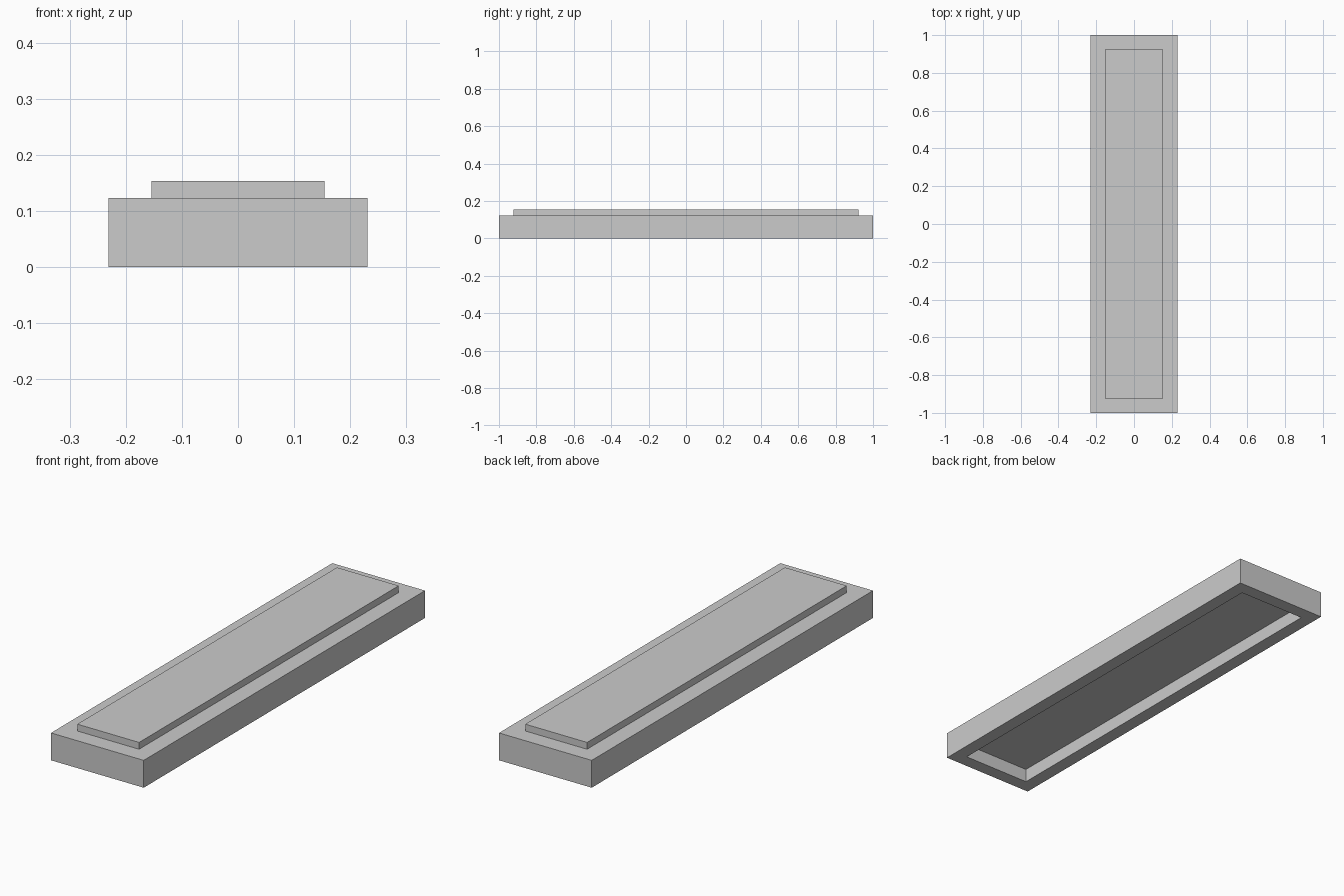
import bpy, bmesh
from mathutils import Vector

if "Cube" in bpy.data.objects:
    bpy.data.objects.remove(bpy.data.objects["Cube"])

U = 2 / 65                                  # modelling unit
SIZE = Vector((15 * U, 65 * U, 4 * U))      # main slab


def step(bm, normal_z, rim, rise):
    """Inset the face pointing along normal_z, then push its middle by rise in z."""
    bm.normal_update()
    face = next(f for f in bm.faces if f.normal.z * normal_z > 0.9)
    bmesh.ops.inset_region(bm, faces=[face], thickness=rim, use_even_offset=True)
    middle = bmesh.ops.extrude_discrete_faces(bm, faces=[face])["faces"][0]
    bmesh.ops.translate(bm, verts=middle.verts, vec=(0, 0, rise))


# Slab standing on the ground
bm = bmesh.new()
bmesh.ops.create_cube(bm, size=1)
bmesh.ops.scale(bm, verts=bm.verts, vec=SIZE)
bmesh.ops.translate(bm, verts=bm.verts, vec=(0, 0, SIZE.z / 2))

# Raised panel on top, recess underneath
step(bm, 1, 2.5 * U, U)
step(bm, -1, 2 * U, 2 * U)

bmesh.ops.recalc_face_normals(bm, faces=bm.faces)
mesh = bpy.data.meshes.new("stepped_slab")
bm.to_mesh(mesh)
bm.free()
bpy.context.collection.objects.link(bpy.data.objects.new("stepped_slab", mesh))
